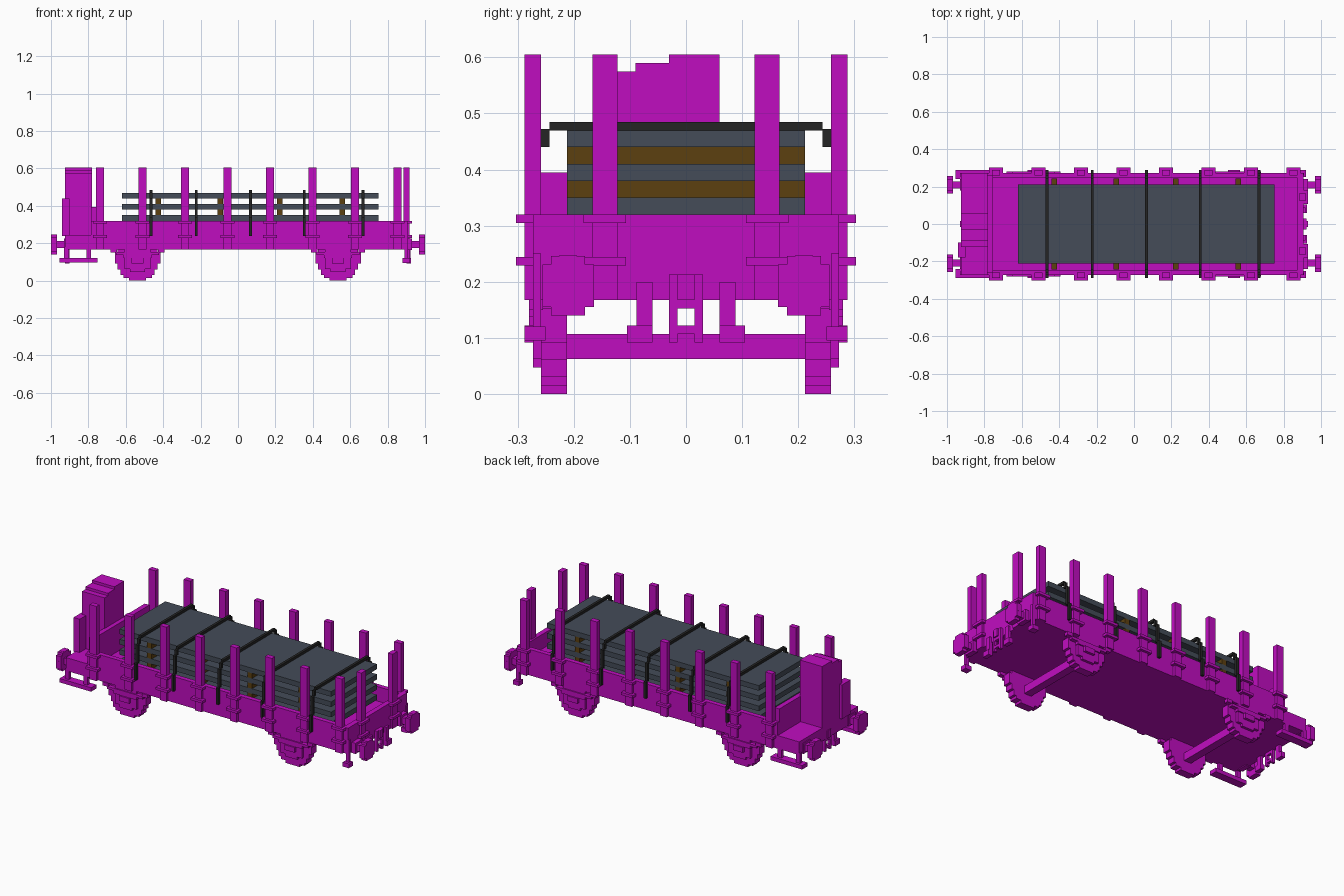
import bpy, math

if "Cube" in bpy.data.objects:
    bpy.data.objects.remove(bpy.data.objects["Cube"])


def material(name, rgb):
    m = bpy.data.materials.new(name)
    m.use_nodes = True
    m.diffuse_color = (*rgb, 1)
    m.node_tree.nodes["Principled BSDF"].inputs["Base Color"].default_value = (*rgb, 1)
    return m


MAGENTA = material("magenta", (0.53, 0.004, 0.53))
SLATE = material("slate grey", (0.058, 0.072, 0.098))
BROWN = material("wood brown", (0.107, 0.051, 0.005))
BLACK = material("strap black", (0.018, 0.018, 0.018))


def boxes(name, spans, mat=MAGENTA):
    """One object made of boxes, each given as (x0, x1, y0, y1, z0, z1)."""
    verts, faces = [], []
    for x0, x1, y0, y1, z0, z1 in spans:
        b = len(verts)
        verts += [(x, y, z) for x in (x0, x1) for y in (y0, y1) for z in (z0, z1)]
        faces += [[b + i for i in f] for f in ((0, 1, 3, 2), (4, 6, 7, 5), (0, 4, 5, 1),
                                               (2, 3, 7, 6), (0, 2, 6, 4), (1, 5, 7, 3))]
    me = bpy.data.meshes.new(name)
    me.from_pydata(verts, [], faces)
    me.materials.append(mat)
    ob = bpy.data.objects.new(name, me)
    bpy.context.collection.objects.link(ob)
    return ob


def flip_y(spans):
    return spans + [(a, b, -d, -c, e, f) for a, b, c, d, e, f in spans]


def flip_x(spans):
    return [(-b, -a, c, d, e, f) for a, b, c, d, e, f in spans]


def disc_rows(radius, step, zmax):
    """Rows (half width, z0, z1) of a stepped disc, measured from its bottom."""
    rows, z = [], 0.0
    while z < min(zmax, 2 * radius) - 1e-4:
        h = min(z + step, zmax, 2 * radius)
        d = (z + h) / 2 - radius
        w = math.sqrt(max(radius ** 2 - d ** 2, 0))
        rows.append((max(step, round(w / step) * step), z, h))
        z = h
    return rows


# Wagon body: floor, side walls, end walls and the end platform
boxes("floor", [(-0.785, 0.905, -0.273, 0.273, 0.168, 0.235)])
boxes("side_walls", flip_y([(-0.785, 0.905, 0.245, 0.273, 0.168, 0.32)]))
boxes("end_wall", [(0.875, 0.905, -0.25, 0.25, 0.168, 0.32)])
boxes("cabin_end_wall", [(-0.785, -0.755, -0.258, 0.258, 0.168, 0.395)])
boxes("platform", [(-0.925, -0.78, -0.273, 0.273, 0.168, 0.245)])

# Side stakes with two brackets each
stakes, brackets = [], []
for i in range(8):
    x = -0.738 + i * 0.2273
    stakes.append((x - 0.022, x + 0.022, 0.258, 0.288, 0.168, 0.605))
    for z in (0.229, 0.305):
        brackets.append((x - 0.038, x + 0.038, 0.27, 0.303, z, z + 0.015))
boxes("side_stakes", flip_y(stakes))
boxes("stake_brackets", flip_y(brackets))

# End stakes
boxes("end_stakes", flip_y([(0.886, 0.916, 0.122, 0.167, 0.168, 0.605)]))
boxes("end_brackets", flip_y([(0.9, 0.93, 0.107, 0.183, z, z + 0.015) for z in (0.229, 0.305)]))

# Brake cabin with stepped roof
boxes("cabin", [
    (-0.925, -0.78, -0.122, -0.09, 0.24, 0.575),
    (-0.925, -0.78, -0.09, -0.03, 0.24, 0.59),
    (-0.925, -0.78, -0.03, 0.06, 0.24, 0.605)])
boxes("cabin_side_box", [(-0.94, -0.9, -0.18, -0.1, 0.24, 0.44)])

# Buffers, couplings and hoses at both ends
buffer_parts = [(0.9, 0.97, 0.19, 0.228, 0.175, 0.213), (0.9, 0.93, 0.178, 0.24, 0.163, 0.225)]
for w, z0, z1 in disc_rows(0.054, 0.0152, 1):
    w = min(w, 0.046)
    buffer_parts.append((0.968, 1.0, 0.21 - w, 0.21 + w, 0.14 + z0, 0.14 + z1))
buffer_parts = flip_y(buffer_parts)
coupling = flip_y([(0.905, 0.922, 0.015, 0.03, 0.092, 0.213)]) + [
    (0.905, 0.922, -0.015, 0.015, 0.107, 0.122),
    (0.905, 0.922, -0.015, 0.015, 0.152, 0.17),
    (0.9, 0.93, -0.015, 0.015, 0.168, 0.213)]
hoses = flip_y([(0.9, 0.917, 0.06, 0.088, 0.092, 0.2), (0.9, 0.925, 0.06, 0.105, 0.092, 0.122)])
for tag, f in (("right", lambda s: s), ("left", flip_x)):
    boxes(f"buffers_{tag}", f(buffer_parts))
    boxes(f"coupling_{tag}", f(coupling))
    boxes(f"hoses_{tag}", f(hoses))

# Footboards and corner steps
boxes("footboards", flip_y([
    (-0.955, -0.75, 0.24, 0.288, 0.097, 0.12),
    (-0.93, -0.905, 0.255, 0.273, 0.11, 0.18),
    (-0.81, -0.785, 0.255, 0.273, 0.11, 0.18)]))
boxes("corner_steps", flip_y([
    (0.88, 0.92, 0.25, 0.288, 0.095, 0.12), (0.89, 0.91, 0.258, 0.273, 0.11, 0.25)]))

# Wheelsets with axle boxes and springs
for tag, cx in (("left", -0.537), ("right", 0.535)):
    wheels = [(cx - w, cx + w, 0.212, 0.258, z0, z1)
              for w, z0, z1 in disc_rows(0.118, 0.0152, 0.18)]
    boxes(f"wheels_{tag}", flip_y(wheels))
    boxes(f"axle_{tag}", [(cx - 0.023, cx + 0.023, -0.23, 0.23, 0.062, 0.107)])
    boxes(f"axle_boxes_{tag}", flip_y([
        (cx - 0.07, cx + 0.07, 0.25, 0.273, 0.062, 0.17),
        (cx - 0.04, cx + 0.04, 0.25, 0.273, 0.047, 0.065),
        (cx - 0.032, cx + 0.032, 0.258, 0.288, 0.092, 0.122)]))
    boxes(f"springs_{tag}", flip_y([
        (cx - 0.115, cx + 0.115, 0.255, 0.28, 0.137, 0.152),
        (cx - 0.075, cx + 0.075, 0.255, 0.28, 0.122, 0.137),
        (cx - 0.145, cx - 0.11, 0.255, 0.28, 0.15, 0.17),
        (cx + 0.11, cx + 0.145, 0.255, 0.28, 0.15, 0.17)]))

# Load: slabs separated by wooden bearers
boxes("slabs", [(-0.62, 0.752, -0.212, 0.212, z, z + 0.03) for z in (0.26, 0.32, 0.38, 0.44)], SLATE)
bearers = []
for x in (-0.426, -0.095, 0.224, 0.557):
    for z, w in ((0.23, 0.243), (0.29, 0.212), (0.35, 0.212), (0.41, 0.212)):
        bearers.append((x - 0.015, x + 0.015, -w, w, z, z + 0.03))
boxes("wooden_bearers", bearers, BROWN)

# Tie-down straps stepping down over the sides
for n, x in enumerate((-0.466, -0.223, 0.066, 0.354, 0.669)):
    a, b = x - 0.0076, x + 0.0076
    boxes(f"strap_{n + 1}", [(a, b, -0.243, 0.243, 0.47, 0.485)] + flip_y([
        (a, b, 0.243, 0.258, 0.44, 0.472),
        (a, b, 0.258, 0.273, 0.335, 0.442),
        (a, b, 0.273, 0.288, 0.24, 0.337)]), BLACK)
